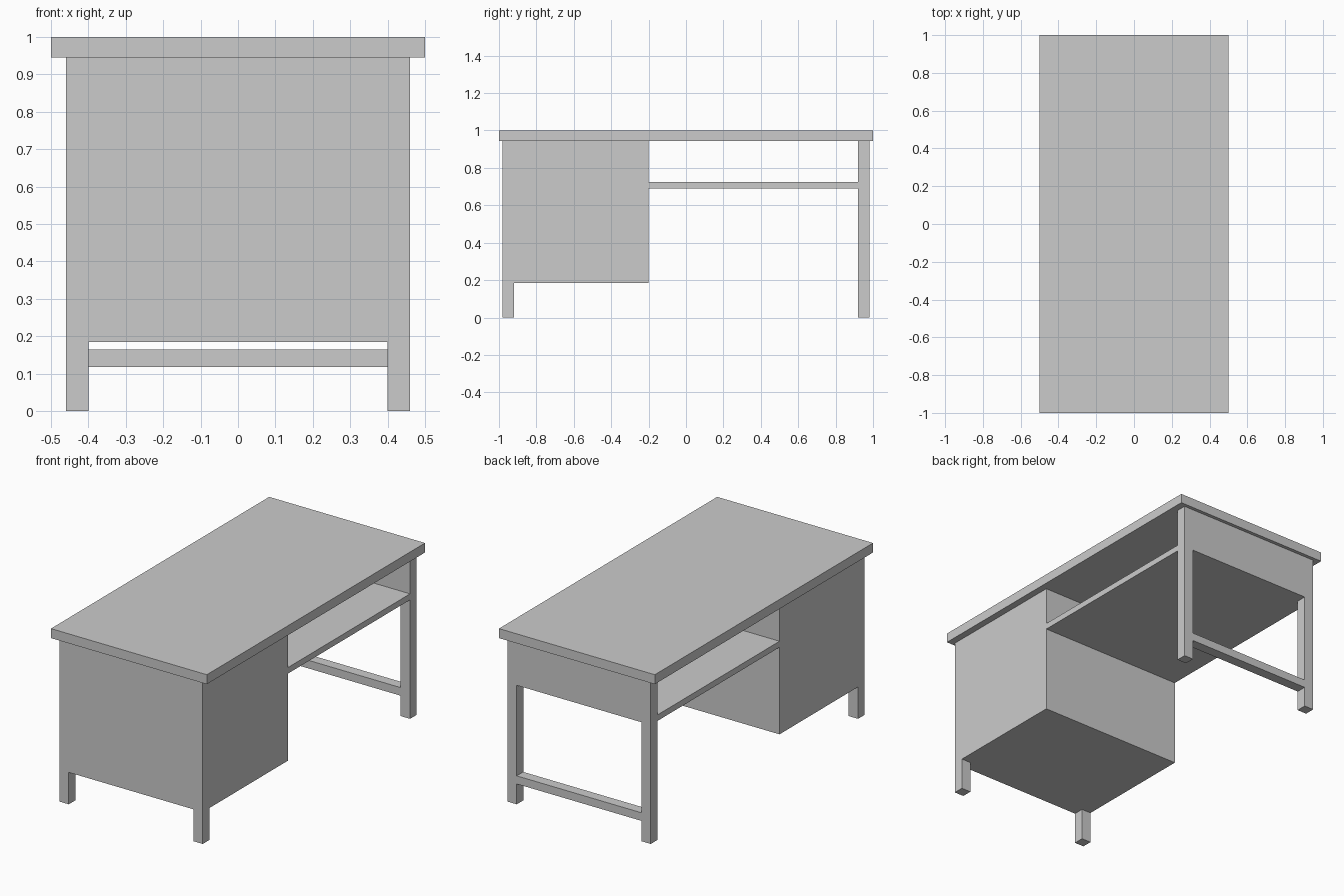
import bpy

if "Cube" in bpy.data.objects:
    bpy.data.objects.remove(bpy.data.objects["Cube"])


def box(name, x, y, z):
    """Axis-aligned box from (min, max) ranges."""
    bpy.ops.mesh.primitive_cube_add(
        size=1, location=[(a + b) / 2 for a, b in (x, y, z)])
    ob = bpy.context.object
    ob.name = name
    ob.scale = [b - a for a, b in (x, y, z)]
    bpy.ops.object.transform_apply(location=False, rotation=False, scale=True)
    return ob


W, IN_W = 0.46, 0.40      # outer and inner leg faces in x
D, IN_D = 0.98, 0.92      # outer and inner leg faces in y
UNDER = 0.945             # underside of the desk top
PED_Z, PED_Y = 0.185, -0.20
SHELF = (0.69, 0.725)

# Desk top
box("desk_top", (-0.5, 0.5), (-1, 1), (UNDER, 1))

# Four square legs
for side, sx in (("left", -1), ("right", 1)):
    for end, sy in (("front", -1), ("back", 1)):
        box(f"{end}_{side}_leg", sorted((sx * IN_W, sx * W)),
            sorted((sy * IN_D, sy * D)), (0, UNDER))

# Cabinet with its front panel set flush between the legs
box("cabinet", (-W, W), (-IN_D, PED_Y), (PED_Z, UNDER))
box("cabinet_front_panel", (-IN_W, IN_W), (-D, -IN_D), (PED_Z, UNDER))

# Open shelf under the top, from cabinet to back legs
box("shelf", (-W, W), (PED_Y, IN_D), SHELF)

# End apron and foot rail between the back legs
box("end_apron", (-IN_W, IN_W), (IN_D, D), (SHELF[0], UNDER))
box("foot_rail", (-IN_W, IN_W), (IN_D, D), (0.118, 0.165))
